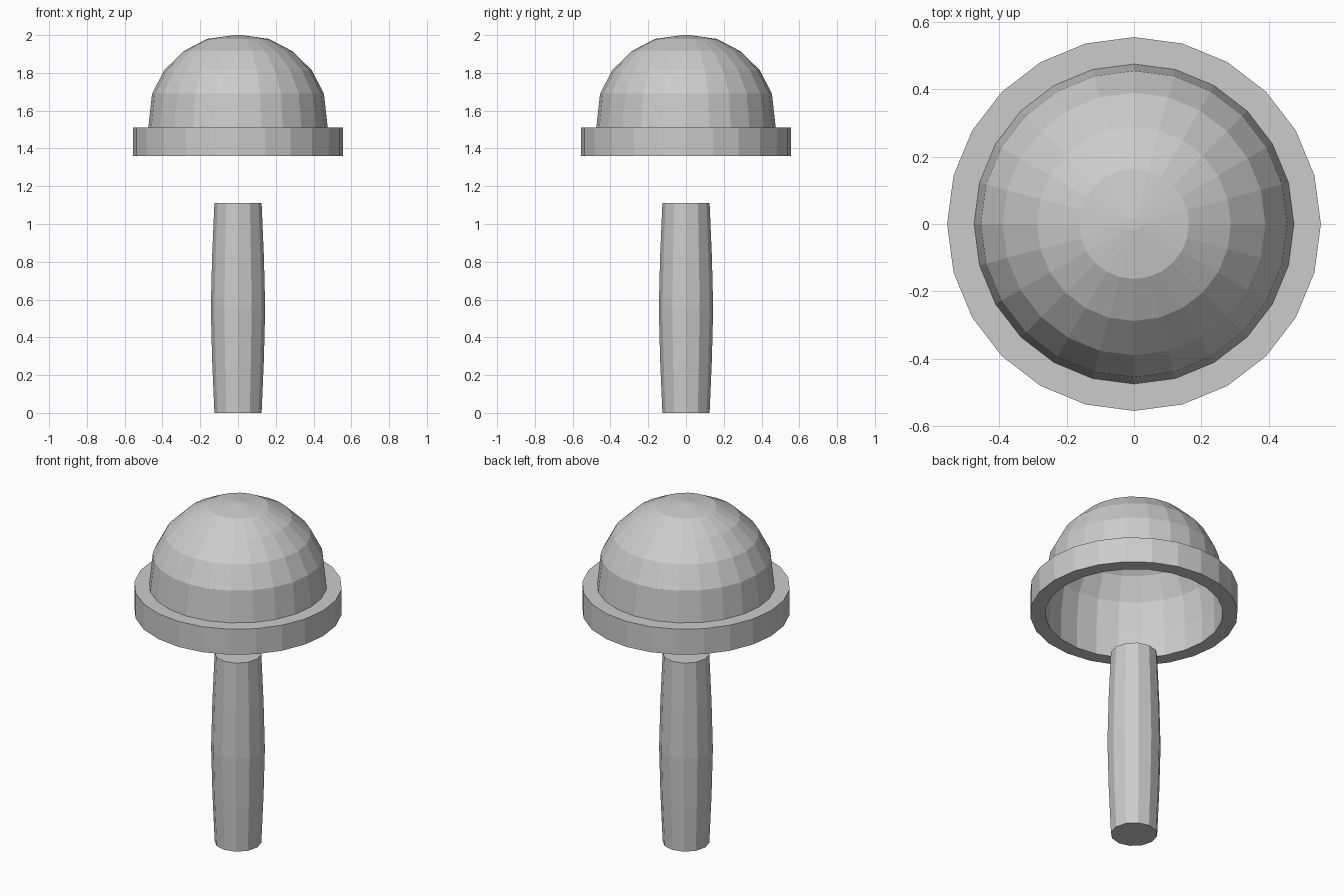
import bpy, bmesh
from math import sin, cos, tau

if "Cube" in bpy.data.objects:
    bpy.data.objects.remove(bpy.data.objects["Cube"])


def lathe(name, profile, sides, closed=False, caps=False):
    """Spin (radius, z) points around the z axis into a flat-shaded mesh."""
    bm = bmesh.new()
    rings = [[bm.verts.new((r * cos(tau * i / sides), r * sin(tau * i / sides), z))
              for i in range(sides)] for r, z in profile]
    pairs = list(zip(rings, rings[1:]))
    if closed:
        pairs.append((rings[-1], rings[0]))
    for a, b in pairs:
        for i in range(sides):
            j = (i + 1) % sides
            bm.faces.new((a[i], a[j], b[j], b[i]))
    if caps:
        bm.faces.new(rings[0][::-1])
    if caps or not closed:
        bm.faces.new(rings[-1])
    if closed or caps:
        bmesh.ops.recalc_face_normals(bm, faces=bm.faces[:])
    mesh = bpy.data.meshes.new(name)
    bm.to_mesh(mesh)
    bm.free()
    obj = bpy.data.objects.new(name, mesh)
    bpy.context.collection.objects.link(obj)
    return obj


# Hollow dome, open underneath
lathe("dome", [(0.475, 1.51), (0.455, 1.69), (0.39, 1.815), (0.288, 1.915),
               (0.163, 1.98), (0.02, 2.0)], 24)

# Rim band around the dome opening
lathe("rim", [(0.475, 1.36), (0.555, 1.36), (0.555, 1.51), (0.475, 1.51)], 24, closed=True)

# Handle floating below, bulging slightly at the middle
lathe("handle", [(0.125, 0), (0.137, 0.28), (0.144, 0.555), (0.137, 0.83), (0.125, 1.11)],
      12, caps=True)
